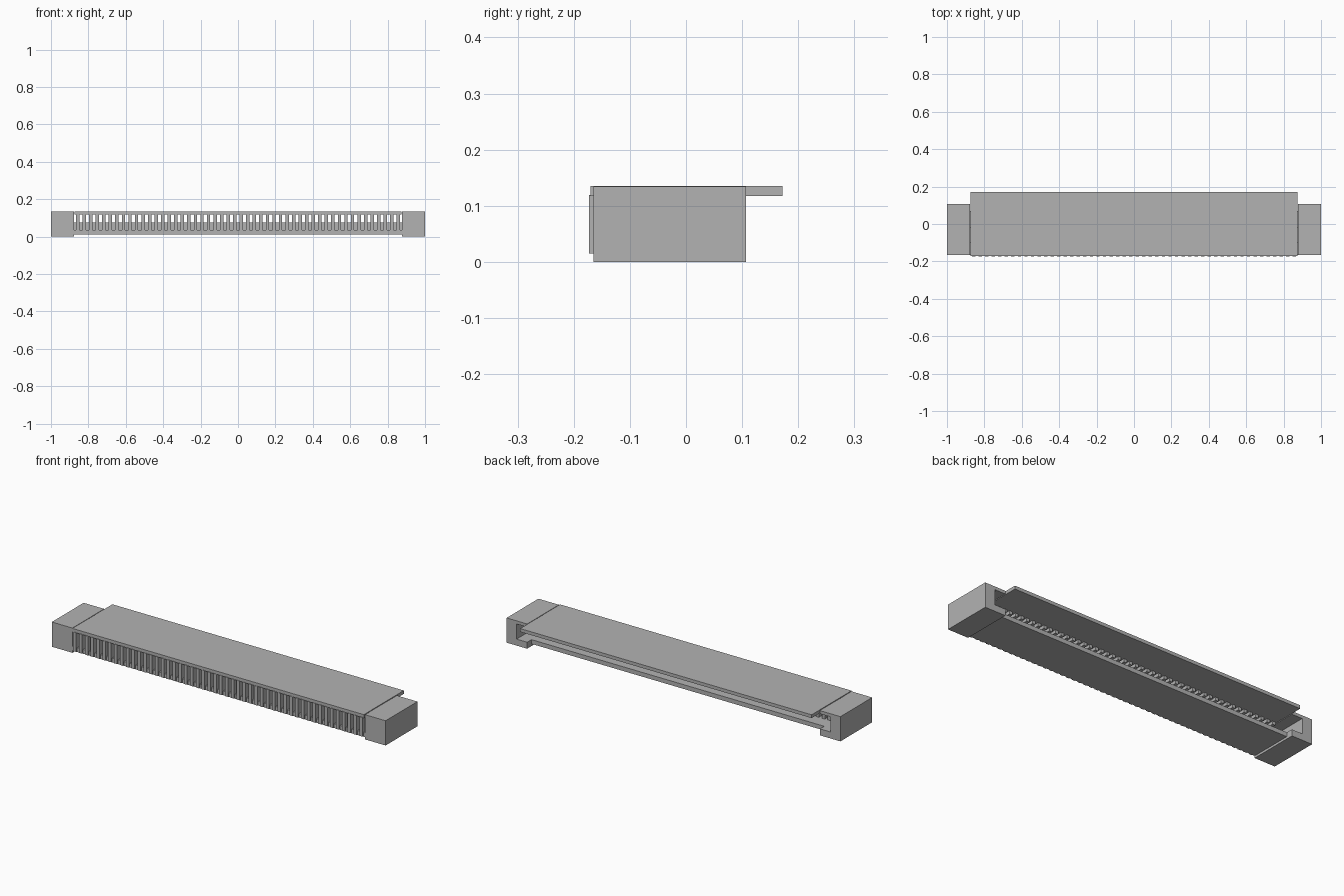
import bpy
import bmesh

cube = bpy.data.objects.get("Cube")
if cube:
    bpy.data.objects.remove(cube, do_unlink=True)

grey = bpy.data.materials.new("plain grey")
grey.use_nodes = True
GREY = (0.45, 0.45, 0.45, 1)
grey.diffuse_color = GREY
grey.node_tree.nodes["Principled BSDF"].inputs["Base Color"].default_value = GREY


def extrude_profile(bm, points, offset):
    """Add a closed prism by extruding an outline along the offset."""
    face = bm.faces.new([bm.verts.new(p) for p in points])
    result = bmesh.ops.extrude_face_region(bm, geom=[face], use_keep_orig=True)
    verts = [g for g in result["geom"] if isinstance(g, bmesh.types.BMVert)]
    bmesh.ops.translate(bm, verts=verts, vec=offset)


def add_box(bm, xs, ys, zs):
    outline = [(xs[0], ys[0], zs[0]), (xs[1], ys[0], zs[0]),
               (xs[1], ys[1], zs[0]), (xs[0], ys[1], zs[0])]
    extrude_profile(bm, outline, (0, 0, zs[1] - zs[0]))


def finish(bm, name):
    bmesh.ops.recalc_face_normals(bm, faces=bm.faces)
    mesh = bpy.data.meshes.new(name)
    bm.to_mesh(mesh)
    bm.free()
    mesh.materials.append(grey)
    obj = bpy.data.objects.new(name, mesh)
    bpy.context.collection.objects.link(obj)
    return obj


def box(name, xs, ys, zs):
    bm = bmesh.new()
    add_box(bm, xs, ys, zs)
    return finish(bm, name)


FRONT, BACK = -0.165, 0.107
INNER = 0.877

# End blocks: solid front, C-shaped channel open to the back and the middle
for side, label in ((1, "left"), (-1, "right")):
    bm = bmesh.new()
    add_box(bm, sorted((side * INNER, side)), (FRONT, -0.10), (0, 0.134))
    channel = [(INNER, 0), (1, 0), (1, 0.134), (INNER, 0.134),
               (INNER, 0.117), (0.94, 0.117), (0.94, 0.035), (INNER, 0.035)]
    extrude_profile(bm, [(side * x, -0.10, z) for x, z in channel],
                    (0, BACK + 0.10, 0))
    finish(bm, label + "_end_block")

# Top flap and raised floor spanning the blocks
box("top_flap", (-0.873, 0.873), (-0.17, 0.172), (0.117, 0.135))
box("floor_plate", (-INNER, INNER), (FRONT, 0.07), (0.012, 0.035))

# Bar that carries the contacts
box("contact_bar", (-INNER, INNER), (-0.10, -0.02), (0.035, 0.075))

# Row of C-shaped contacts
COUNT, PITCH, WIDTH = 50, 0.035, 0.018
contact = [(-0.173, 0.015), (0.0, 0.015), (0.0, 0.075), (-0.10, 0.075),
           (-0.10, 0.10), (0.0, 0.10), (0.0, 0.119), (-0.173, 0.119)]
bm = bmesh.new()
for i in range(COUNT):
    x = (i - (COUNT - 1) / 2) * PITCH - WIDTH / 2
    extrude_profile(bm, [(x, y, z) for y, z in contact], (WIDTH, 0, 0))
finish(bm, "contact_row")
